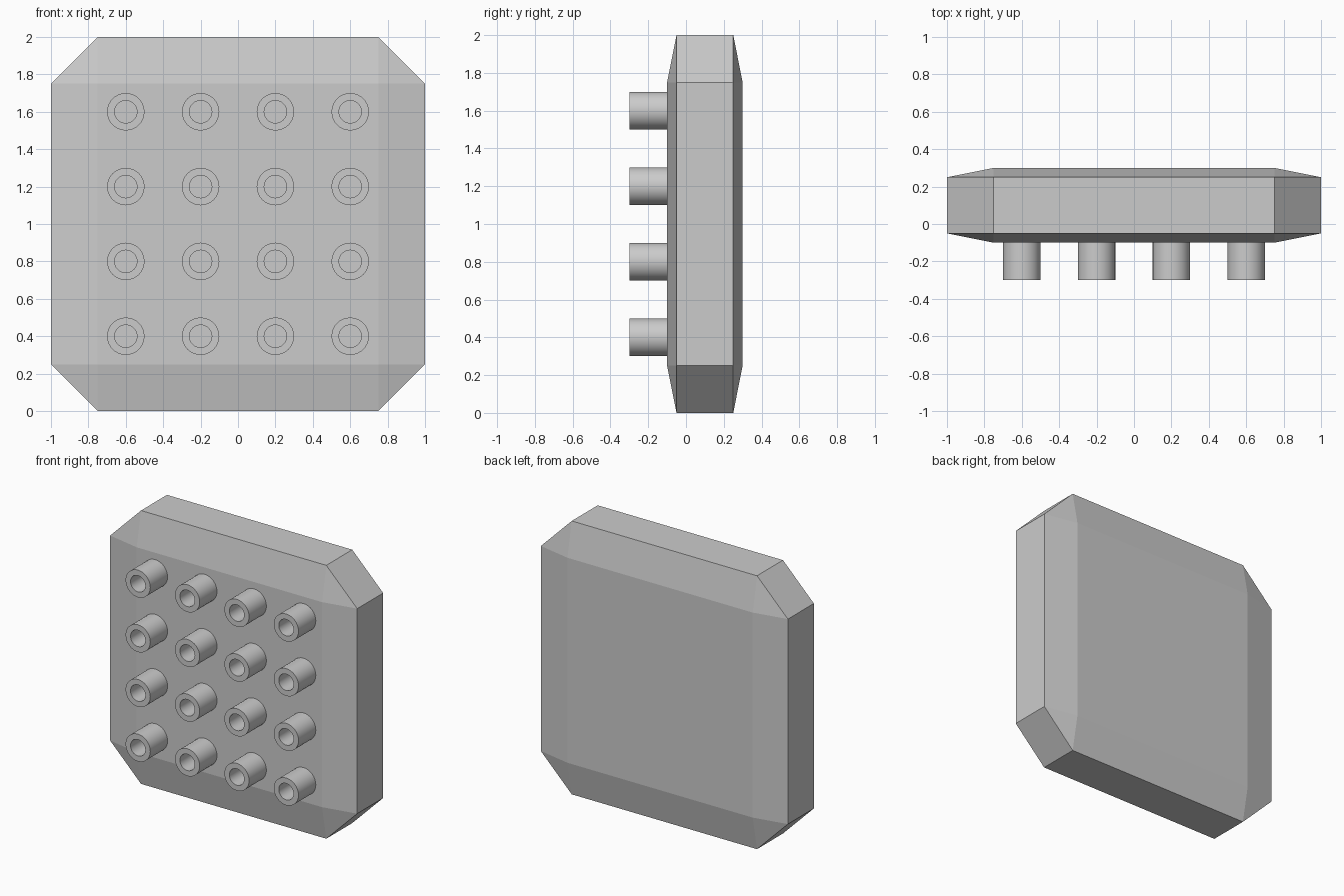
import bpy
import bmesh
from math import pi, cos, sin

default = bpy.data.objects.get("Cube")
if default:
    bpy.data.objects.remove(default, do_unlink=True)

GREY = (0.6, 0.6, 0.6, 1)
grey = bpy.data.materials.new("light grey")
grey.use_nodes = True
grey.diffuse_color = GREY
grey.node_tree.nodes["Principled BSDF"].inputs["Base Color"].default_value = GREY


def add_object(name, bm):
    bmesh.ops.recalc_face_normals(bm, faces=bm.faces)
    mesh = bpy.data.meshes.new(name)
    bm.to_mesh(mesh)
    bm.free()
    mesh.materials.append(grey)
    obj = bpy.data.objects.new(name, mesh)
    bpy.context.collection.objects.link(obj)
    return obj


# Brick body: a chamfered cube flattened from front to back
bm = bmesh.new()
bmesh.ops.create_cube(bm, size=2)
bmesh.ops.bevel(bm, geom=bm.edges[:], offset=0.25, offset_type='OFFSET',
                segments=1, profile=0.5, affect='EDGES')
bmesh.ops.scale(bm, vec=(1, 0.2, 1), verts=bm.verts)
bmesh.ops.translate(bm, vec=(0, 0.1, 1), verts=bm.verts)
add_object("brick_body", bm)

# Hollow studs: a wall profile spun around the front-to-back axis
SIDES = 32
PROFILE = [(0.1, -0.1), (0.1, -0.3), (0.06, -0.3), (0.06, -0.1)]


def stud_mesh():
    bm = bmesh.new()
    rings = [[bm.verts.new((r * cos(2 * pi * i / SIDES), y, r * sin(2 * pi * i / SIDES)))
              for i in range(SIDES)] for r, y in PROFILE]
    for k, ring in enumerate(rings):
        following = rings[(k + 1) % len(rings)]
        for i in range(SIDES):
            j = (i + 1) % SIDES
            face = bm.faces.new((ring[i], ring[j], following[j], following[i]))
            face.smooth = k in (0, 2)
    for edge in bm.edges:
        if len(edge.link_faces) == 2 and edge.calc_face_angle() > 0.7:
            edge.smooth = False
    return bm


first = add_object("stud_1_1", stud_mesh())
for row in range(4):
    for col in range(4):
        stud = first
        if row or col:
            stud = bpy.data.objects.new(f"stud_{row + 1}_{col + 1}", first.data)
            bpy.context.collection.objects.link(stud)
        stud.location = (-0.6 + 0.4 * col, 0, 0.4 + 0.4 * row)
